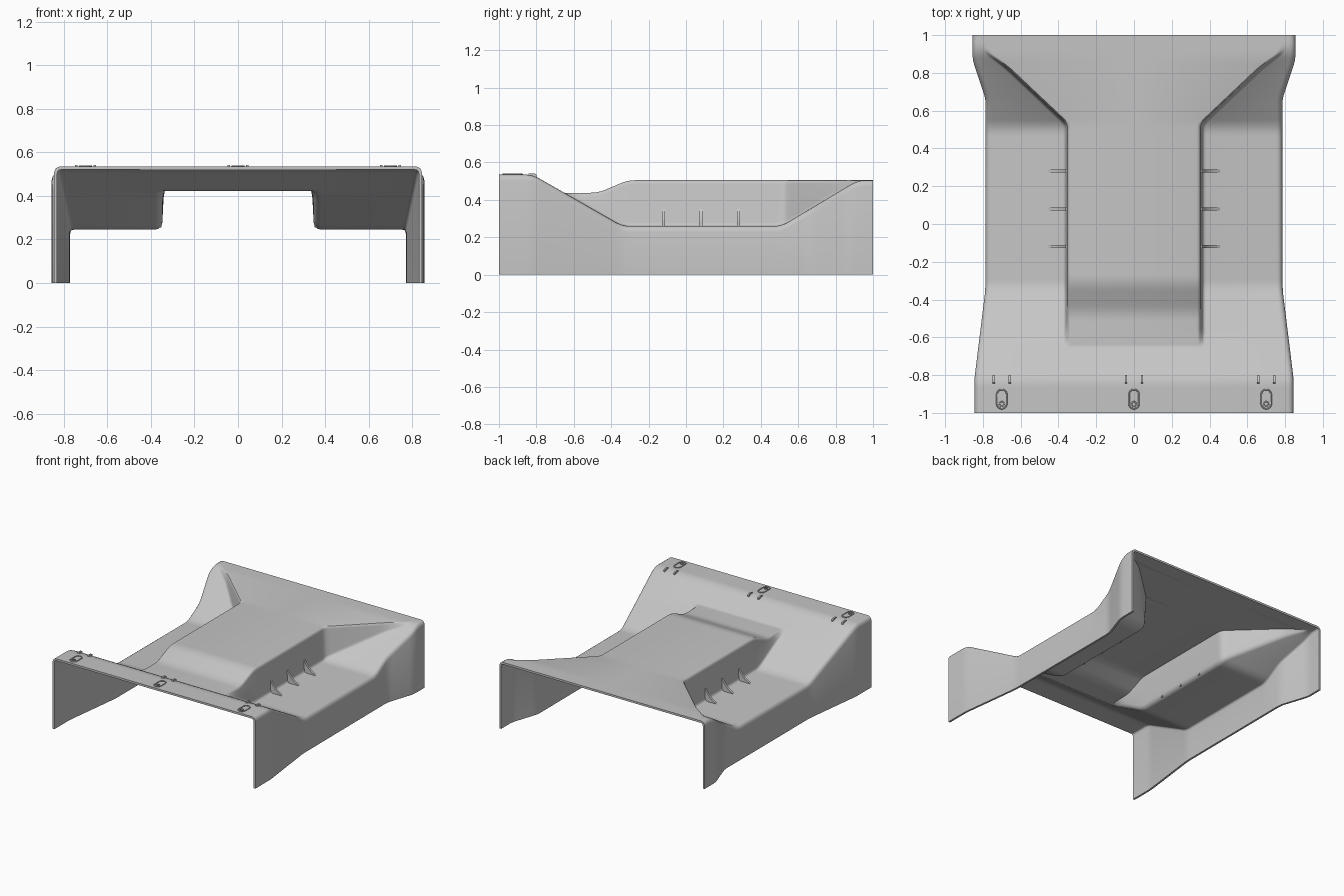
import bpy, bmesh, math
from mathutils import Vector

cube = bpy.data.objects.get("Cube")
if cube:
    bpy.data.objects.remove(cube, do_unlink=True)

grey = bpy.data.materials.new("light grey")
grey.use_nodes = True
grey.diffuse_color = (0.56, 0.56, 0.56, 1)
grey.node_tree.nodes["Principled BSDF"].inputs["Base Color"].default_value = (0.56, 0.56, 0.56, 1)


def finish(name, bm, thickness=0):
    """Turn a bmesh into a smooth shaded object, with an optional inward shell."""
    bmesh.ops.recalc_face_normals(bm, faces=bm.faces) if not thickness else None
    mesh = bpy.data.meshes.new(name)
    bm.to_mesh(mesh)
    bm.free()
    mesh.materials.append(grey)
    ob = bpy.data.objects.new(name, mesh)
    bpy.context.collection.objects.link(ob)
    bpy.ops.object.select_all(action='DESELECT')
    ob.select_set(True)
    bpy.context.view_layer.objects.active = ob
    if thickness:
        mod = ob.modifiers.new("shell", 'SOLIDIFY')
        mod.thickness = thickness
        mod.offset = -1
        bpy.ops.object.modifier_apply(modifier=mod.name)
    bpy.ops.object.shade_smooth_by_angle(angle=math.radians(35))
    return ob


def lerp(points, y):
    """Piecewise linear value at y."""
    if y <= points[0][0]:
        return points[0][1]
    for (y0, v0), (y1, v1) in zip(points, points[1:]):
        if y <= y1:
            return v0 + (v1 - v0) * (y - y0) / (y1 - y0)
    return points[-1][1]


def rounded(points, y, r=0.035):
    """Piecewise linear value with rounded corners."""
    return sum(lerp(points, y + r * k / 4) for k in range(-4, 5)) / 9


# Lengthwise profiles: (y, value)
FLOOR = [(-0.82, 0.535), (-0.34, 0.26), (0.51, 0.26), (0.92, 0.505)]
TUNNEL = [(-0.47, 0.438), (-0.31, 0.505)]
SIDE = [(-0.82, 0.845), (-0.35, 0.787), (0.66, 0.785), (0.87, 0.855)]
TUNNEL_HALF = [(0.53, 0.362), (0.83, 0.68), (0.91, 0.79)]


def arc(a, corner, b, n=3):
    """Fillet from a to b, pulled towards the corner."""
    a, c, b = Vector(a), Vector(corner), Vector(b)
    return [(1 - t) ** 2 * a + 2 * t * (1 - t) * c + t * t * b
            for t in (i / n for i in range(n + 1))]


def half_section(y):
    """Points (x, z) from the centre line to the foot of the side wall."""
    p = rounded(FLOOR, y)
    t = max(p, rounded(TUNNEL, y))
    w, s = rounded(TUNNEL_HALF, y, 0.02), rounded(SIDE, y, 0.03)
    c = min(0.02, (t - p) * 0.4)
    pts = [Vector((0, t))]
    pts += arc((w - 0.03, t), (w - 0.012, t), (w - 0.01, t - c))
    pts += arc((w, p + c), (w + 0.002, p), (w + 0.02, p))
    pts += arc((s - 0.032, p), (s - 0.004, p), (s, p - 0.032), 4)
    return pts + [Vector((s, 0))]


# Shell: loft of the mirrored cross sections
bm = bmesh.new()
rows = []
for i in range(161):
    y = -1 + i / 80
    half = half_section(y)
    full = [(-q.x, q.y) for q in reversed(half[1:])] + [(q.x, q.y) for q in half]
    rows.append([bm.verts.new((x, y, z)) for x, z in full])
for r0, r1 in zip(rows, rows[1:]):
    for j in range(len(r0) - 1):
        bm.faces.new((r0[j], r0[j + 1], r1[j + 1], r1[j]))
finish("cover_shell", bm, 0.015)


def prism(name, outline, depth):
    """Extrude a closed outline along depth."""
    bm = bmesh.new()
    face = bm.faces.new([bm.verts.new(p) for p in outline])
    new = bmesh.ops.extrude_face_region(bm, geom=[face])["geom"]
    bmesh.ops.translate(bm, vec=depth, verts=[g for g in new if isinstance(g, bmesh.types.BMVert)])
    return finish(name, bm)


# Gusset ribs between tunnel wall and pocket floors
for side, label in ((1, "left"), (-1, "right")):
    for k in range(3):
        y = -0.12 + 0.2 * k
        edge = arc((0.45, 0.264), (0.39, 0.29), (0.362, 0.35), 6)
        outline = [(0.35, 0.35), (0.35, 0.255), (0.46, 0.255)] + [tuple(q) for q in edge]
        prism(f"{label}_rib_{k + 1}", [(side * x, y - 0.008, z) for x, z in outline], (0, 0.016, 0))


def loop(name, points, radius):
    """Closed thin round bead through the points."""
    curve = bpy.data.curves.new(name, 'CURVE')
    curve.dimensions = '3D'
    curve.bevel_depth = radius
    curve.bevel_resolution = 1
    spline = curve.splines.new('POLY')
    spline.points.add(len(points) - 1)
    for pt, co in zip(spline.points, points):
        pt.co = (*co, 1)
    spline.use_cyclic_u = True
    curve.materials.append(grey)
    ob = bpy.data.objects.new(name, curve)
    bpy.context.collection.objects.link(ob)


# Fixing points along the front edge
for x, label in ((-0.7, "right"), (0, "middle"), (0.7, "left")):
    stadium = []
    for i in range(20):
        a = 2 * math.pi * (i + 0.5) / 20
        shift = 0.025 if math.sin(a) > 0 else -0.025
        stadium.append((x + 0.026 * math.cos(a), -0.927 + shift + 0.026 * math.sin(a), 0.537))
    loop(f"{label}_slot_rim", stadium, 0.004)
    ring = [(x + 0.012 * math.cos(i * math.pi / 6), -0.952 + 0.012 * math.sin(i * math.pi / 6), 0.537)
            for i in range(12)]
    loop(f"{label}_hole_rim", ring, 0.003)
    for dx in (-0.042, 0.042):
        outline = [(-0.845, 0.53), (-0.84, 0.542), (-0.81, 0.542), (-0.8, 0.535), (-0.8, 0.515)]
        prism(f"{label}_clip_bar", [(x + dx - 0.006, y, z) for y, z in outline], (0.012, 0, 0))
